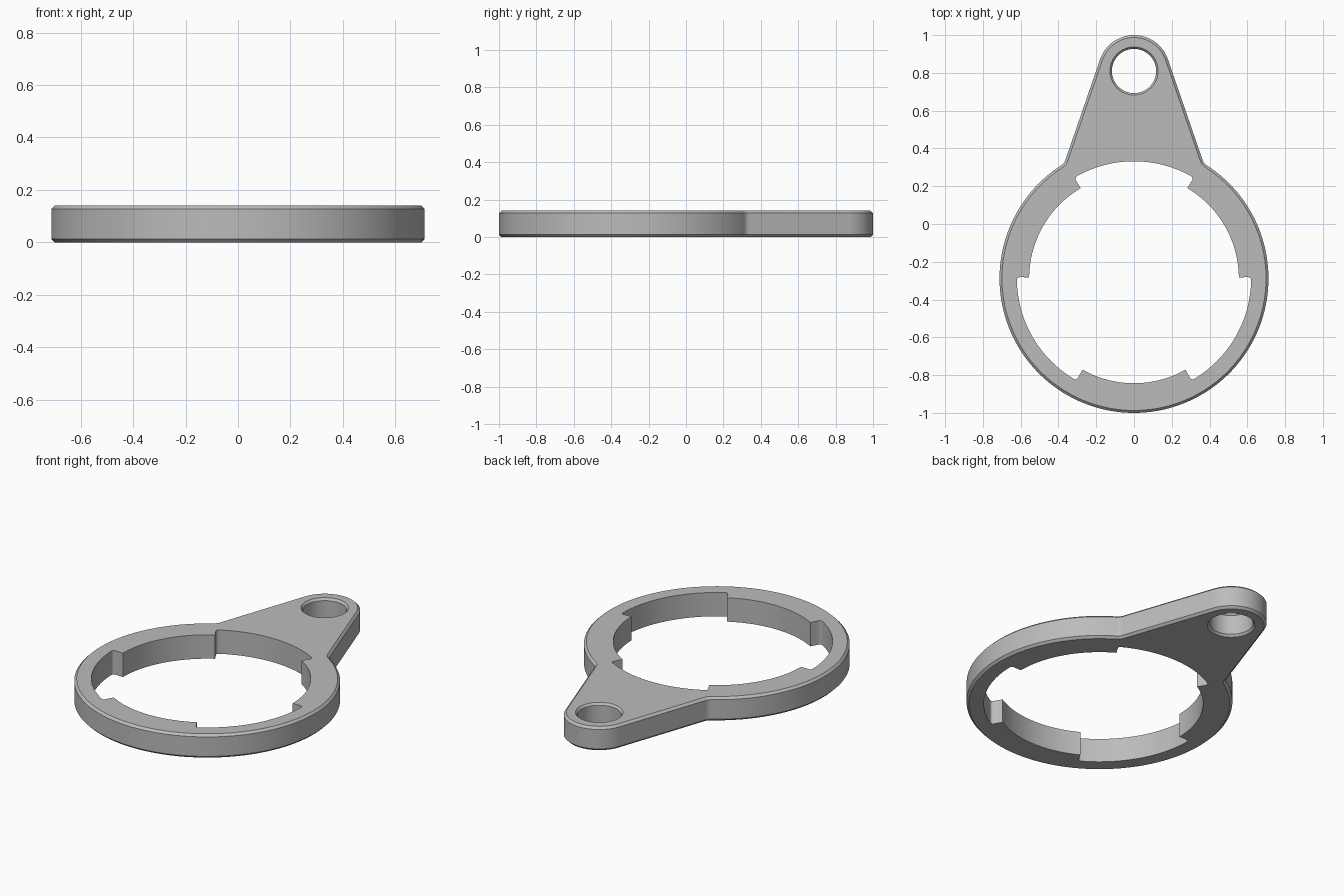
import bpy
import bmesh
from math import asin, atan2, cos, degrees, pi, radians, sin, sqrt

cube = bpy.data.objects.get("Cube")
if cube:
    bpy.data.objects.remove(cube)

HEIGHT, CHAMFER = 0.141, 0.013
RING_Y, RING_R = -0.288, 0.712
EYE_Y, EYE_R, HOLE_R = 0.81, 0.19, 0.117
NECK_R, TAPER = 0.05, 19
WIDE_R, NARROW_R, HALF_WIDE, CORNER_R = 0.62, 0.555, 30.6, 0.015


def arc(cx, cy, r, start, end, steps):
    """Points along an arc, angles in degrees."""
    angles = [radians(start + (end - start) * i / steps) for i in range(steps + 1)]
    return [(cx + r * cos(a), cy + r * sin(a)) for a in angles]


def outline(inset):
    """Ring blended through neck fillets into a tapered eyelet arm."""
    ring, eye, neck = RING_R - inset, EYE_R - inset, NECK_R + inset
    c, s = cos(radians(TAPER)), sin(radians(TAPER))
    across = s * (EYE_Y - RING_Y) + eye + neck
    along = sqrt((ring + neck) ** 2 - across ** 2)
    nx, ny = across * c - along * s, across * s + along * c
    phi = degrees(atan2(ny, nx))
    half = arc(0, RING_Y, ring, -90, phi, 60)
    half += arc(nx, RING_Y + ny, neck, phi + 180, TAPER + 180, 8)[1:]
    half += arc(0, EYE_Y, eye, TAPER, 90, 20)
    return half + [(-x, y) for x, y in half[-2:0:-1]]


def bore():
    """Opening with three wide pockets between three narrow lands."""
    points = []
    shift = degrees(asin(CORNER_R / (WIDE_R - CORNER_R)))
    for k in range(3):
        mid = 90 + 120 * k
        a, b = mid - HALF_WIDE, mid + HALF_WIDE
        for edge, first, last in ((a + shift, a - 90, a + shift), (b - shift, b - shift, b + 90)):
            t = radians(edge)
            r = WIDE_R - CORNER_R
            corner = arc(r * cos(t), RING_Y + r * sin(t), CORNER_R, first, last, 6)
            if edge > mid:
                points += arc(0, RING_Y, WIDE_R, a + shift, b - shift, 30)[1:-1]
            points += corner
        points += arc(0, RING_Y, NARROW_R, b, a + 120, 30)
    return points


def wall(bm, levels):
    """Join stacked loops with quads; return bottom and top edge loops."""
    rows = [[bm.verts.new((x, y, z)) for x, y in pts] for pts, z in levels]
    n = len(rows[0])
    for low, high in zip(rows, rows[1:]):
        for i in range(n):
            j = (i + 1) % n
            bm.faces.new((low[i], low[j], high[j], high[i]))
    return [[bm.edges.get((row[i], row[(i + 1) % n])) for i in range(n)]
            for row in (rows[0], rows[-1])]


def chamfered(profile):
    """Four levels with the rim cut back at both ends."""
    return [(profile(CHAMFER), 0), (profile(0), CHAMFER),
            (profile(0), HEIGHT - CHAMFER), (profile(CHAMFER), HEIGHT)]


def hole(grow):
    return arc(0, EYE_Y, HOLE_R + grow * 0.8, 0, 360, 64)[:-1]


# Side walls of the body, the bore and the eyelet hole
bm = bmesh.new()
walls = [wall(bm, chamfered(outline)),
         wall(bm, [(bore(), 0), (bore(), HEIGHT)]),
         wall(bm, chamfered(hole))]

# Flat bottom and top faces
for end, direction in ((0, -1), (1, 1)):
    edges = [e for w in walls for e in w[end]]
    bmesh.ops.triangle_fill(bm, edges=edges, use_beauty=True, normal=(0, 0, direction))
bmesh.ops.recalc_face_normals(bm, faces=bm.faces[:])

mesh = bpy.data.meshes.new("ring_with_eyelet")
bm.to_mesh(mesh)
bm.free()
body = bpy.data.objects.new("ring_with_eyelet", mesh)
bpy.context.collection.objects.link(body)

# Plain grey material
grey = bpy.data.materials.new("grey")
grey.use_nodes = True
colour = (0.5, 0.5, 0.5, 1)
grey.diffuse_color = colour
grey.node_tree.nodes["Principled BSDF"].inputs["Base Color"].default_value = colour
mesh.materials.append(grey)

# Smooth curved walls, keep crisp edges
bpy.ops.object.select_all(action="DESELECT")
body.select_set(True)
bpy.context.view_layer.objects.active = body
bpy.ops.object.shade_smooth_by_angle(angle=pi / 6)
